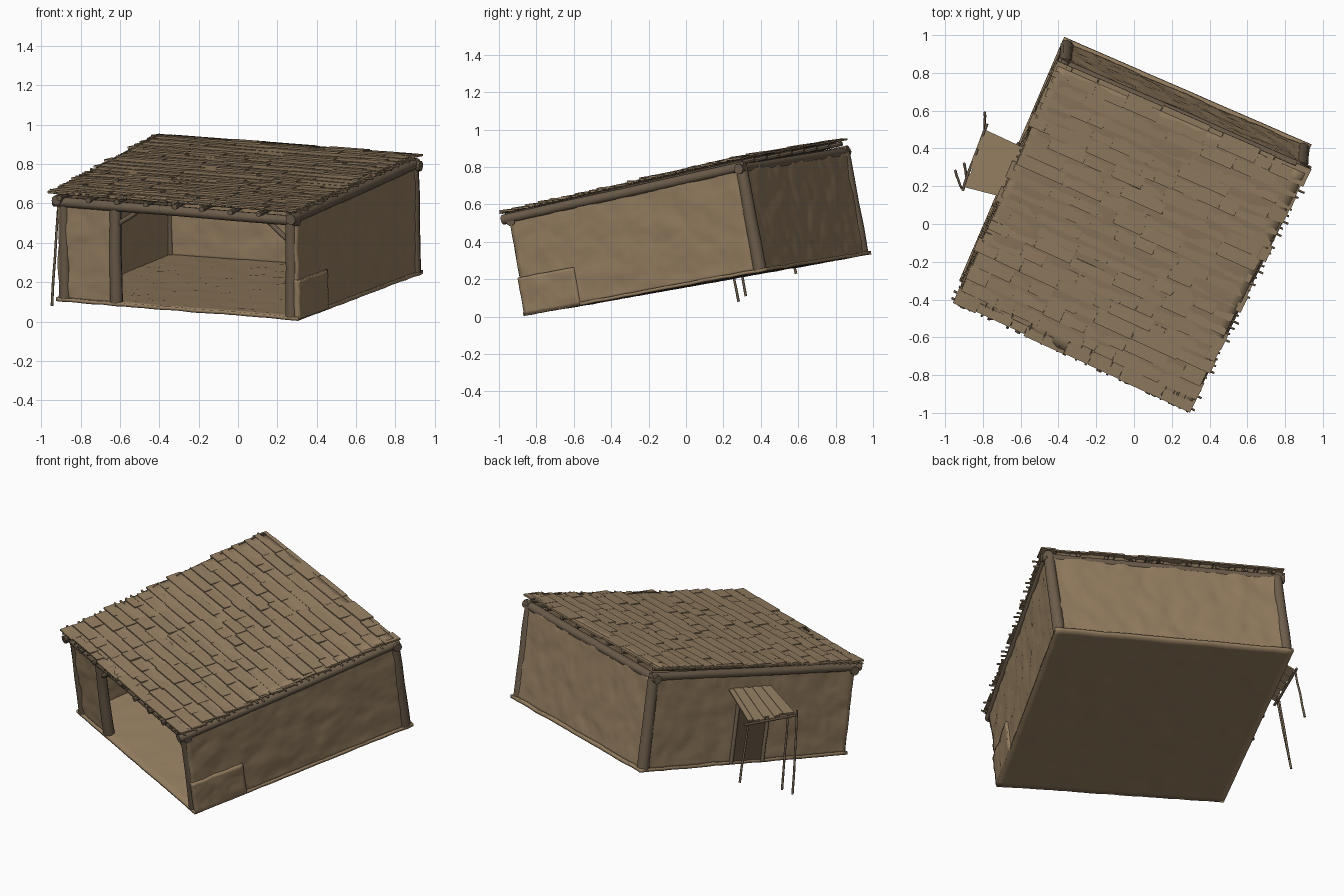
import bpy, bmesh, random
from mathutils import Vector, noise

if "Cube" in bpy.data.objects:
    bpy.data.objects.remove(bpy.data.objects["Cube"])

random.seed(4)


def material(name, col):
    m = bpy.data.materials.new(name)
    m.diffuse_color = (*col, 1)
    m.use_nodes = True
    m.node_tree.nodes["Principled BSDF"].inputs["Base Color"].default_value = m.diffuse_color
    return m


CLAY = material("mud_clay", (0.30, 0.208, 0.118))
THATCH = material("dry_thatch", (0.295, 0.208, 0.120))
WOOD = material("weathered_wood", (0.150, 0.108, 0.070))
DARK = material("dark_wood", (0.105, 0.075, 0.047))

# Leaning floor: four corners and its up direction
FL, FR = Vector((-0.925, -0.30, 0.11)), Vector((0.305, -0.87, 0.01))
BL, BR = Vector((-0.37, 0.99, 0.34)), Vector((0.94, 0.42, 0.25))
UP = Vector((-0.011, -0.178, 0.984)).normalized()


def P(s, t, h=0.0):
    """Hut space: s left to right, t front to back, h above the floor."""
    return FL.lerp(FR, s).lerp(BL.lerp(BR, s), t) + UP * h


def top(t):
    return 0.515 + 0.045 * t


def roof(s, t):
    return 0.555 + (0.058 + 0.012 * (1 - s)) * t


def finish(name, bm, mat, angle=0.7):
    bmesh.ops.recalc_face_normals(bm, faces=bm.faces)
    me = bpy.data.meshes.new(name)
    bm.to_mesh(me)
    bm.free()
    ob = bpy.data.objects.new(name, me)
    bpy.context.collection.objects.link(ob)
    me.materials.append(mat)
    bpy.ops.object.select_all(action='DESELECT')
    ob.select_set(True)
    bpy.context.view_layer.objects.active = ob
    bpy.ops.object.shade_smooth_by_angle(angle=angle)
    return ob


def add_pole(bm, a, b, r0, r1=None, sides=10, wobble=0.0):
    r1 = r1 or r0
    d = (b - a).normalized()
    u = d.orthogonal().normalized()
    w = d.cross(u)
    rot = [u, w]
    rings, n = [], 5
    import math
    for i in range(n):
        f = i / (n - 1)
        c = a.lerp(b, f) + (u * random.uniform(-1, 1) + w * random.uniform(-1, 1)) * wobble
        r = r0 + (r1 - r0) * f
        rings.append([bm.verts.new(c + (rot[0] * math.cos(k * 2 * math.pi / sides)
                      + rot[1] * math.sin(k * 2 * math.pi / sides)) * r) for k in range(sides)])
    for p, q in zip(rings, rings[1:]):
        for k in range(sides):
            bm.faces.new((p[k], p[k - 1], q[k - 1], q[k]))
    bm.faces.new(rings[0])
    bm.faces.new(rings[-1])


def pole(name, a, b, r0, r1=None, mat=WOOD, wobble=0.002):
    bm = bmesh.new()
    add_pole(bm, a, b, r0, r1, wobble=wobble)
    return finish(name, bm, mat)


def add_box(bm, lo, hi):
    """Box from lower and upper quads of four points."""
    v = [bm.verts.new(p) for p in lo + hi]
    for f in ((0, 1, 2, 3), (4, 5, 6, 7), (0, 1, 5, 4), (1, 2, 6, 5), (2, 3, 7, 6), (3, 0, 4, 7)):
        bm.faces.new([v[i] for i in f])


def slab(name, fn, nu, nv, thick, mat, bump=0.007):
    """Lumpy sheet fn(u, v), thickened both ways."""
    bm = bmesh.new()
    n = (fn(1, 0) - fn(0, 0)).cross(fn(0, 1) - fn(0, 0)).normalized()
    g = []
    for j in range(nv + 1):
        row = []
        for i in range(nu + 1):
            p = fn(i / nu, j / nv)
            k = noise.noise(p * 9) + 0.6 * noise.noise(p * 24)
            row.append(bm.verts.new(p + n * bump * k))
        g.append(row)
    for j in range(nv):
        for i in range(nu):
            bm.faces.new((g[j][i], g[j][i + 1], g[j + 1][i + 1], g[j + 1][i]))
    ob = finish(name, bm, mat)
    m = ob.modifiers.new("thickness", 'SOLIDIFY')
    m.thickness = thick
    m.offset = 0
    return ob


# Floor
slab("floor", lambda u, v: P(u, v, 0.003), 36, 36, 0.018, CLAY, 0.004)

# Walls
slab("right_wall", lambda u, v: P(0.982, 0.01 + 0.97 * u, v * top(u)), 60, 24, 0.035, CLAY)
slab("left_wall", lambda u, v: P(0.02, 0.01 + 0.97 * u, v * top(u)), 60, 24, 0.035, CLAY)
slab("back_wall", lambda u, v: P(0.02 + 0.96 * u, 0.975, v * 0.56), 60, 24, 0.035, CLAY)
slab("front_left_panel", lambda u, v: P(0.03 + 0.2 * u, 0.02, v * 0.5), 14, 24, 0.03, CLAY)
slab("right_wall_patch", lambda u, v: P(0.992, 0.005 + 0.23 * u, 0.2 * v), 18, 12, 0.035, CLAY)

# Posts
for name, s, t, r in (("front_left_post", 0.03, 0.02, 0.028), ("front_mid_post", 0.24, 0.02, 0.031),
                      ("front_right_post", 0.965, 0.02, 0.031), ("back_left_post", 0.022, 0.972, 0.034),
                      ("back_right_post", 0.978, 0.972, 0.034)):
    pole(name, P(s, t, 0.005), P(s, t, top(t)), r * 1.08, r * 0.95)

# Beams along the wall tops
pole("front_beam", P(-0.01, 0.015, 0.505), P(1.0, 0.015, 0.505), 0.026)
pole("back_beam", P(-0.01, 0.972, 0.555), P(1.01, 0.972, 0.555), 0.027)
pole("left_beam", P(0.015, -0.02, 0.52), P(0.015, 0.99, 0.565), 0.025)
pole("right_beam", P(0.985, -0.02, 0.52), P(0.985, 0.99, 0.565), 0.027)

# Corner braces of the front opening
pole("left_brace", P(0.25, 0.02, 0.41), P(0.345, 0.02, 0.5), 0.013)
pole("right_brace", P(0.955, 0.02, 0.40), P(0.86, 0.02, 0.5), 0.013)

# Rafters poking out under the front edge
bm = bmesh.new()
for i in range(9):
    s = 0.03 + i * 0.1175
    t0 = -0.022 + random.uniform(-0.004, 0.012)
    add_pole(bm, P(s, t0, roof(s, t0) - 0.02), P(s, 0.975, roof(s, 0.975) - 0.02), 0.015, 0.012, 8, 0.002)
finish("rafters", bm, WOOD)

# Roof base sheet
slab("roof_sheet", lambda u, v: P(-0.005 + u, -0.005 + 0.97 * v, roof(u, v) + 0.002), 30, 30, 0.012, THATCH, 0.004)

# Overlapping rows of roof strips
bm = bmesh.new()
ROWS = 19
for k in range(ROWS):
    t = -0.018 + k * 0.99 / ROWS
    s = random.uniform(-0.022, 0.0)
    end = random.uniform(0.99, 1.012)
    while s < end - 0.01:
        e = min(end, s + random.uniform(0.05, 0.2))
        t0 = t + random.uniform(-0.003, 0.007)
        t1 = t + 0.062 + random.uniform(-0.006, 0.006)
        h = random.uniform(-0.003, 0.003)
        tilt = random.uniform(-0.004, 0.004)
        spots = ((s, t0, 0.016 + h), (e, t0, 0.016 + h + tilt), (e, t1, 0.005 + h), (s, t1, 0.005 + h))
        add_box(bm, [P(a, b, roof(a, b) + c - 0.01) for a, b, c in spots],
                [P(a, b, roof(a, b) + c) for a, b, c in spots])
        s = e + random.uniform(0.0, 0.004)
finish("roof_strips", bm, THATCH, 0.4)

# Thin battens with ragged ends at the roof sides
bm = bmesh.new()
for k in range(ROWS * 2):
    t = -0.005 + k * 0.98 / (ROWS * 2)
    a, b = random.uniform(-0.03, -0.005), random.uniform(1.0, 1.03)
    add_pole(bm, P(a, t, roof(0, t) + 0.001), P(b, t, roof(1, t) + 0.001), 0.007, 0.006, 6, 0.002)
finish("roof_battens", bm, THATCH)

# Twig ends along the front and back edges
bm = bmesh.new()
for k in range(26):
    s = random.uniform(0, 1)
    add_pole(bm, P(s, -0.022, roof(s, 0) + 0.004), P(s, 0.06, roof(s, 0.06) + 0.004), 0.006, 0.006, 6)
    s = random.uniform(0, 1)
    add_pole(bm, P(s, 0.9, roof(s, 0.9)), P(s, random.uniform(0.965, 0.985), roof(s, 0.98)), 0.006, 0.005, 6)
finish("edge_twigs", bm, WOOD)

# Side door with frame
bm = bmesh.new()
spots = ((0.41, 0.01), (0.56, 0.01), (0.56, 0.42), (0.41, 0.42))
add_box(bm, [P(0.005, t, h) for t, h in spots], [P(0.0, t, h) for t, h in spots])
finish("side_door", bm, DARK)
for name, t in (("door_jamb_front", 0.41), ("door_jamb_back", 0.56)):
    pole(name, P(0.0, t, 0.0), P(0.0, t, 0.43), 0.012)

# Awning of slats over the side door
ia, ib = P(0.005, 0.61, 0.445), P(0.005, 0.41, 0.445)
oa, ob_ = Vector((-0.79, 0.50, 0.575)), Vector((-0.90, 0.20, 0.545))
bm = bmesh.new()
for k in range(9):
    f0, f1 = k / 9, (k + 1.12) / 9
    j = random.uniform(-0.05, 0.05)
    q = [ia.lerp(ib, f0), ia.lerp(ib, f1), oa.lerp(ob_, f1), oa.lerp(ob_, f0)]
    q[2], q[3] = q[1].lerp(q[2], 1 + j), q[0].lerp(q[3], 1 + j)
    lift = Vector((0, 0, 0.004 * (k % 2)))
    add_box(bm, [p + lift for p in q], [p + lift + Vector((0, 0, 0.01)) for p in q])
finish("awning", bm, THATCH)
pole("awning_rail", oa.lerp(ob_, -0.1) - UP * 0.008, oa.lerp(ob_, 1.08) - UP * 0.008, 0.008)

# Sticks propping the awning
for name, b, t in (("prop_front", (-0.945, 0.28, 0.08), (-0.915, 0.19, 0.57)),
                   ("prop_middle", (-0.90, 0.32, 0.11), (-0.885, 0.24, 0.55)),
                   ("prop_back", (-0.79, 0.59, 0.23), (-0.79, 0.50, 0.58))):
    pole(name, Vector(b), Vector(t), 0.007, 0.006)
